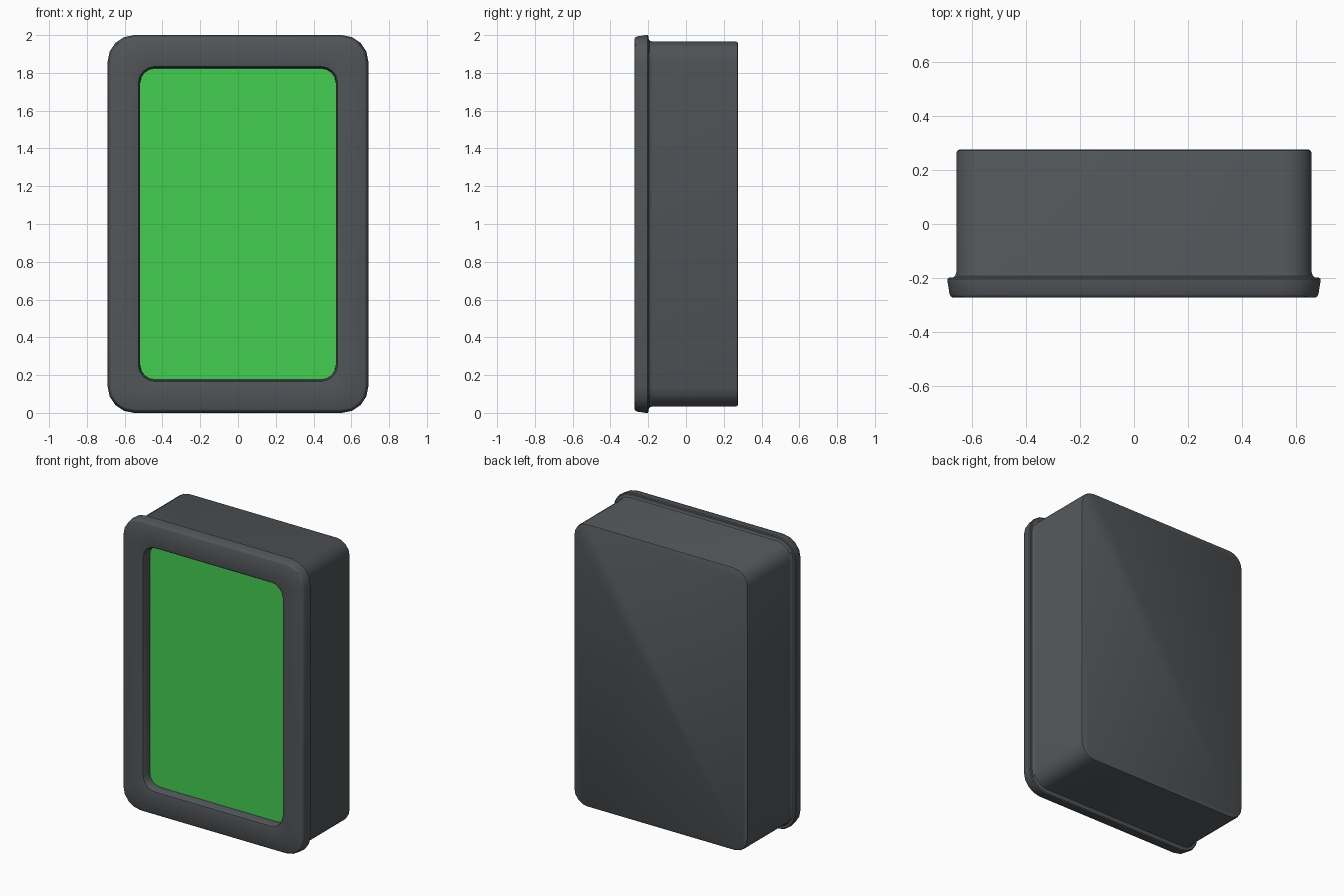
import bpy, bmesh, math

if "Cube" in bpy.data.objects:
    bpy.data.objects.remove(bpy.data.objects["Cube"])


def material(name, rgb):
    m = bpy.data.materials.new(name)
    m.diffuse_color = (*rgb, 1.0)
    m.use_nodes = True
    m.node_tree.nodes["Principled BSDF"].inputs["Base Color"].default_value = m.diffuse_color
    return m


GREY = material("dark grey", (0.084, 0.092, 0.099))
GREEN = material("screen green", (0.056, 0.62, 0.08))
SEGS = 4


def ring(hx, hz, r, y, zc=1.0):
    """Rounded rectangle in the xz plane at depth y."""
    pts = []
    for i, (sx, sz) in enumerate([(1, 1), (-1, 1), (-1, -1), (1, -1)]):
        for k in range(SEGS + 1):
            a = math.pi / 2 * (i + k / SEGS)
            pts.append((sx * (hx - r) + r * math.cos(a), y,
                        zc + sz * (hz - r) + r * math.sin(a)))
    return pts


def loft(name, rings, mat, cap_start=False, cap_end=False):
    bm = bmesh.new()
    loops = [[bm.verts.new(p) for p in ring(*r)] for r in rings]
    n = len(loops[0])
    for a, b in zip(loops, loops[1:]):
        for i in range(n):
            j = (i + 1) % n
            bm.faces.new((a[i], a[j], b[j], b[i]))
    if cap_start:
        bm.faces.new(loops[0][::-1])
    if cap_end:
        bm.faces.new(loops[-1])
    me = bpy.data.meshes.new(name)
    bm.to_mesh(me)
    bm.free()
    me.materials.append(mat)
    ob = bpy.data.objects.new(name, me)
    bpy.context.collection.objects.link(ob)
    bpy.ops.object.select_all(action='DESELECT')
    ob.select_set(True)
    bpy.context.view_layer.objects.active = ob
    bpy.ops.object.shade_smooth_by_angle(angle=math.radians(35))
    return ob


# Case: deep rounded box, small flare at the frame, softened back edge
loft("case", [
    (0.656, 0.966, 0.10, 0.275),
    (0.646, 0.956, 0.09, 0.275),
][::-1] and [
    (0.646, 0.956, 0.090, 0.276),
    (0.654, 0.963, 0.098, 0.272),
    (0.658, 0.967, 0.102, 0.262),
    (0.658, 0.967, 0.102, -0.180),
    (0.662, 0.971, 0.106, -0.192),
    (0.670, 0.980, 0.114, -0.198),
], GREY, cap_start=True)

# Frame: flange with tapered rim, flat face and rounded lip into the recess
loft("front_frame", [
    (0.650, 0.960, 0.10, -0.198),
    (0.684, 0.994, 0.134, -0.198),
    (0.690, 1.000, 0.140, -0.203),
    (0.690, 1.000, 0.140, -0.215),
    (0.683, 0.993, 0.134, -0.260),
    (0.679, 0.989, 0.130, -0.268),
    (0.670, 0.980, 0.122, -0.273),
    (0.540, 0.846, 0.100, -0.273),
    (0.528, 0.834, 0.088, -0.270),
    (0.521, 0.827, 0.081, -0.260),
    (0.518, 0.824, 0.078, -0.212),
], GREY)

# Screen: recessed panel
loft("screen", [(0.5185, 0.8245, 0.078, -0.212)] * 1, GREEN, cap_end=True)
